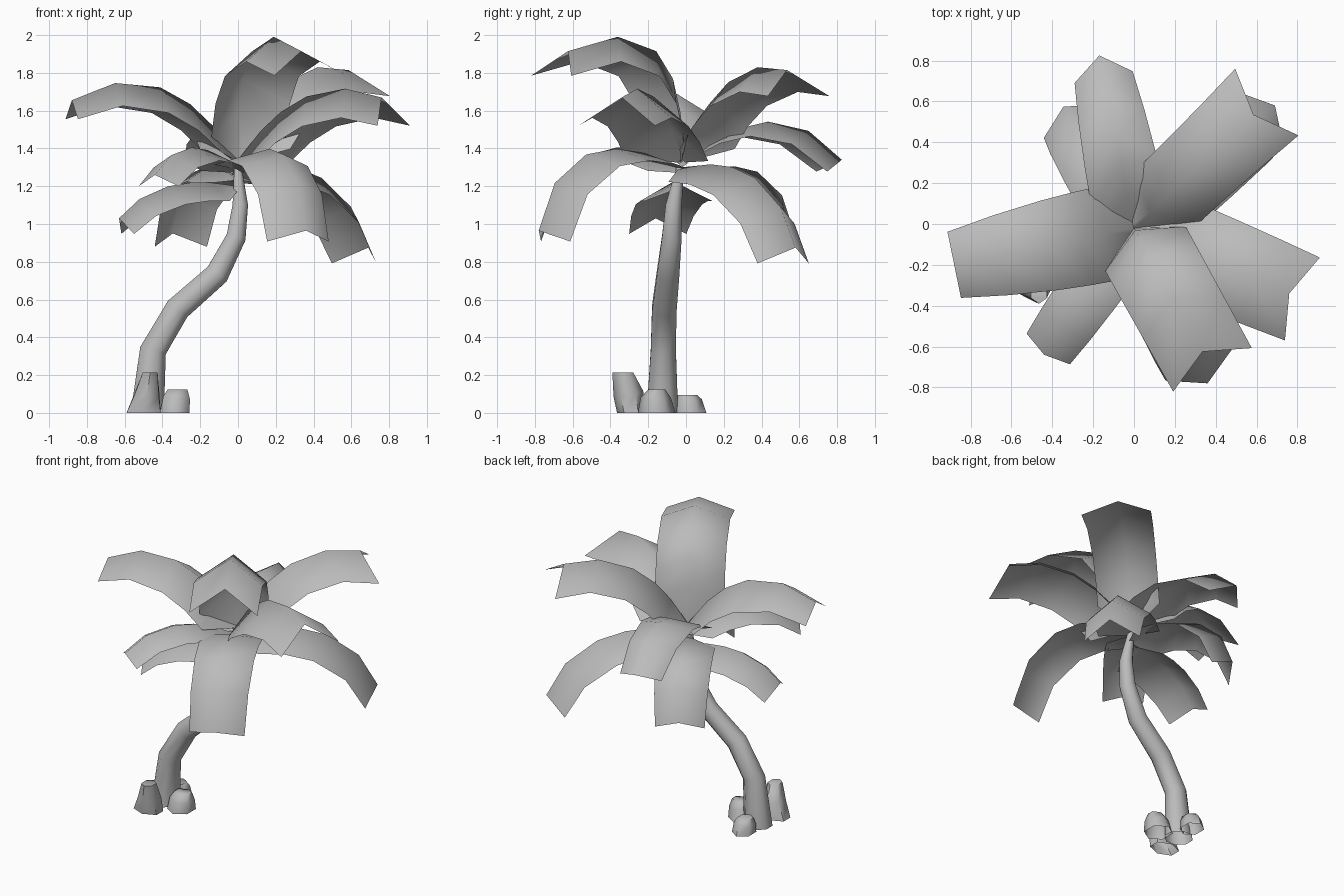
import bpy, bmesh, math
from mathutils import Vector

cube = bpy.data.objects.get("Cube")
if cube:
    bpy.data.objects.remove(cube, do_unlink=True)

grey = bpy.data.materials.new("plain_grey")
grey.use_nodes = True
grey.diffuse_color = (0.5, 0.5, 0.5, 1)
grey.node_tree.nodes["Principled BSDF"].inputs["Base Color"].default_value = (0.5, 0.5, 0.5, 1)


def make_object(name, bm, angle):
    mesh = bpy.data.meshes.new(name)
    bm.to_mesh(mesh)
    bm.free()
    mesh.materials.append(grey)
    obj = bpy.data.objects.new(name, mesh)
    bpy.context.collection.objects.link(obj)
    bpy.ops.object.select_all(action="DESELECT")
    obj.select_set(True)
    bpy.context.view_layer.objects.active = obj
    bpy.ops.object.shade_smooth_by_angle(angle=math.radians(angle))
    return obj


def bridge(bm, rows, closed=False):
    """Quads between neighbouring rows of vertices."""
    for a, b in zip(rows, rows[1:]):
        n = len(a)
        for i in range(n if closed else n - 1):
            j = (i + 1) % n
            bm.faces.new((a[i], a[j], b[j], b[i]))


def tube(name, path, sides):
    """Tube with an open foot through (centre, radius x, radius y) rings, square to the path."""
    bm = bmesh.new()
    rows = []
    for k, (centre, rx, ry) in enumerate(path):
        before = Vector(path[max(k - 1, 0)][0])
        after = Vector(path[min(k + 1, len(path) - 1)][0])
        tangent = (after - before).normalized() if 0 < k < len(path) - 1 else Vector((0, 0, 1))
        across = Vector((0, 1, 0)).cross(tangent).normalized()
        depth = tangent.cross(across)
        ring = []
        for i in range(sides):
            t = math.tau * (i + 0.5) / sides
            ring.append(bm.verts.new(Vector(centre) + across * rx * math.cos(t) + depth * ry * math.sin(t)))
        rows.append(ring)
    bridge(bm, rows, closed=True)
    bm.faces.new(rows[-1])
    make_object(name, bm, 62)


# Curved trunk
tube("trunk", [
    ((-0.48, -0.125, 0), 0.095, 0.09),
    ((-0.45, -0.12, 0.33), 0.076, 0.072),
    ((-0.32, -0.115, 0.55), 0.072, 0.07),
    ((-0.11, -0.095, 0.735), 0.068, 0.064),
    ((-0.01, -0.075, 0.93), 0.056, 0.056),
    ((0.012, -0.065, 1.1), 0.044, 0.046),
    ((0.0, -0.03, 1.3), 0.022, 0.022),
], 8)

# Stones around the foot of the trunk
tube("tall_stone", [((-0.5, -0.29, 0), 0.104, 0.075), ((-0.48, -0.305, 0.1), 0.074, 0.08),
                    ((-0.465, -0.335, 0.215), 0.045, 0.055)], 6)
tube("side_stone", [((-0.335, -0.155, 0), 0.09, 0.1), ((-0.325, -0.16, 0.08), 0.082, 0.08),
                    ((-0.32, -0.155, 0.125), 0.06, 0.045)], 6)
tube("back_stone", [((-0.47, 0.02, 0), 0.075, 0.088), ((-0.47, 0.01, 0.06), 0.07, 0.075),
                    ((-0.47, 0.005, 0.095), 0.052, 0.055)], 6)

# Frond shape: (distance along, arch height)
SHAPE = [(0, 0), (0.2, 0.17), (0.36, 0.26), (0.55, 0.3), (0.8, 0.22), (1, 0)]


def frond(name, tip, root_z, arch, widths, tilt, drop):
    """Arched, ridged sheet; widths are the half widths at base and tip,
    and tilt swings the drooping sides outwards."""
    base_half, tip_half = widths
    root = Vector((0, -0.02, root_z))
    chord = Vector(tip) - root
    length = chord.length
    along = chord.normalized()
    side = Vector((0, 0, 1)).cross(along).normalized()
    up = along.cross(side)
    flat = Vector((along.x, along.y, 0)).normalized()
    t = math.radians(tilt)
    sag = (flat * math.sin(t) - Vector((0, 0, math.cos(t)))) * drop / tip_half
    bm = bmesh.new()
    rows = []
    for u, v in SHAPE:
        ridge = root + (along * u + up * v * arch) * length
        half = base_half + (tip_half - base_half) * u ** 3 if u else 0.02
        rows.append([bm.verts.new(ridge + side * half * s + sag * half * abs(s)) for s in (1, 0, -1)])
    bridge(bm, rows)
    bmesh.ops.recalc_face_normals(bm, faces=bm.faces)
    bm.normal_update()
    if sum(f.normal.z for f in bm.faces) < 0:
        bmesh.ops.reverse_faces(bm, faces=bm.faces)
    make_object(name, bm, 80)


# Upper crown
frond("top_front_frond", (0.335, -0.625, 1.915), 1.33, 1.27, (0.225, 0.22), 38, 0.165)
frond("upper_back_left_frond", (0.585, 0.535, 1.815), 1.34, 0.62, (0.2, 0.225), 33, 0.165)
frond("upper_left_frond", (0.76, -0.34, 1.67), 1.34, 0.62, (0.235, 0.22), 25, 0.165)
frond("upper_right_frond", (-0.88, -0.2, 1.655), 1.34, 0.78, (0.235, 0.165), 0, 0.1)

# Lower crown
frond("back_frond", (-0.17, 0.825, 1.34), 1.3, 0.85, (0.185, 0.145), -60, 0.125)
frond("low_back_right_frond", (-0.345, 0.575, 0.95), 1.24, 0.95, (0.185, 0.16), -50, 0.11)
frond("low_back_left_frond", (0.69, 0.58, 0.875), 1.3, 0.65, (0.2, 0.18), -50, 0.13)
frond("low_front_frond", (0.36, -0.78, 0.965), 1.3, 1.0, (0.195, 0.18), -60, 0.115)
frond("low_front_right_frond", (-0.44, -0.64, 1.26), 1.28, 0.6, (0.155, 0.13), -30, 0.07)
frond("low_right_frond", (-0.63, -0.16, 1.03), 1.2, 0.48, (0.185, 0.155), -30, 0.095)
